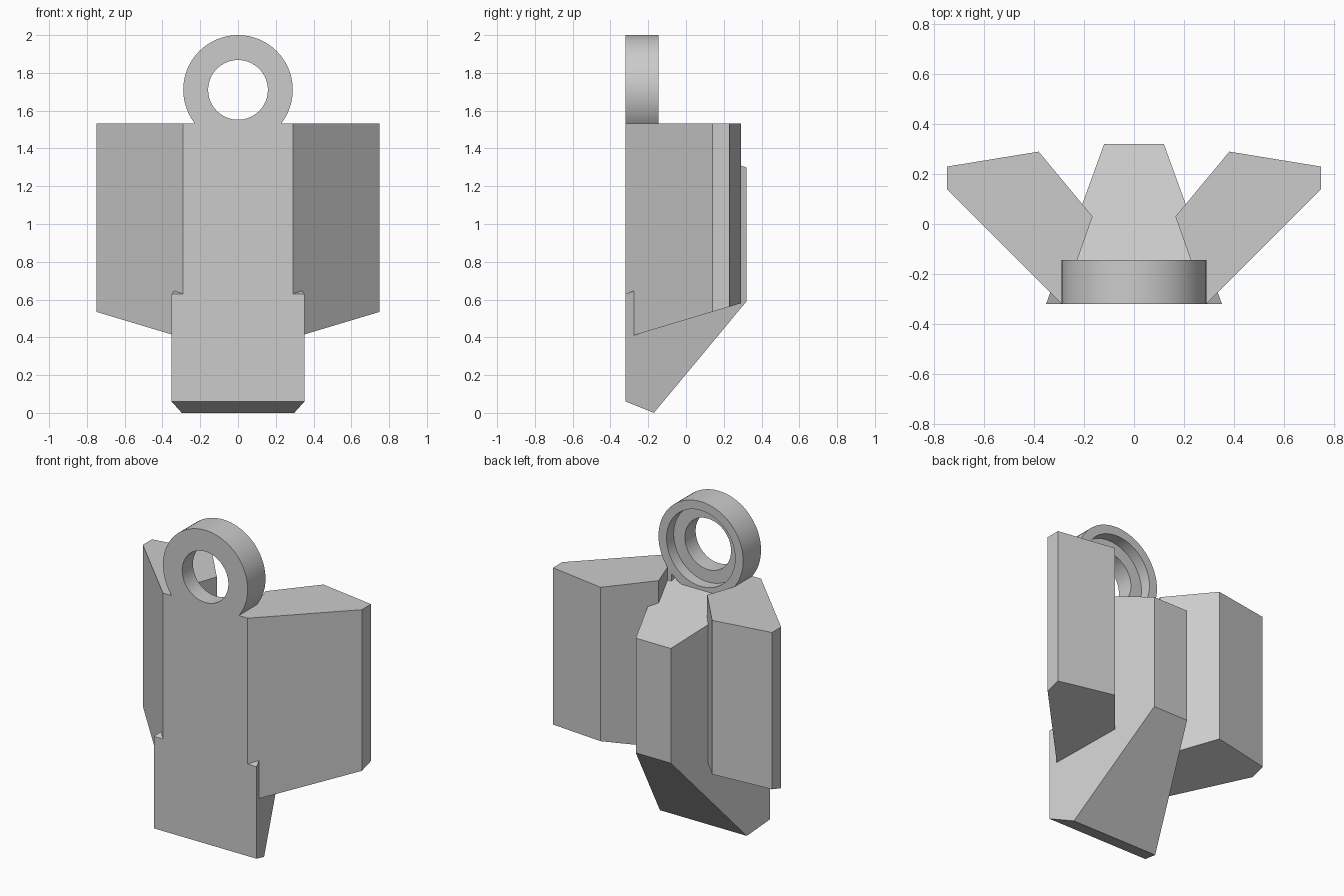
import bpy, bmesh, math
from mathutils import Vector

cube = bpy.data.objects.get("Cube")
if cube:
    bpy.data.objects.remove(cube, do_unlink=True)

grey = bpy.data.materials.new("plain_grey")
grey.use_nodes = True
colour = (0.6, 0.6, 0.6, 1)
grey.diffuse_color = colour
grey.node_tree.nodes["Principled BSDF"].inputs["Base Color"].default_value = colour

FRONT, BACK = -0.32, 0.32


def finish(bm, name):
    bmesh.ops.recalc_face_normals(bm, faces=bm.faces[:])
    mesh = bpy.data.meshes.new(name)
    bm.to_mesh(mesh)
    bm.free()
    mesh.materials.append(grey)
    obj = bpy.data.objects.new(name, mesh)
    bpy.context.collection.objects.link(obj)
    return obj


def prism(points, sweep):
    """Solid made by sweeping a flat outline along a vector."""
    bm = bmesh.new()
    face = bm.faces.new([bm.verts.new(p) for p in points])
    top = bmesh.ops.extrude_face_region(bm, geom=[face], use_keep_orig=True)
    moved = [g for g in top["geom"] if isinstance(g, bmesh.types.BMVert)]
    bmesh.ops.translate(bm, verts=moved, vec=sweep)
    bmesh.ops.recalc_face_normals(bm, faces=bm.faces[:])
    return bm


def trim(bm, point, normal):
    """Remove everything on the normal's side of a plane and cap the cut."""
    geom = bm.verts[:] + bm.edges[:] + bm.faces[:]
    bmesh.ops.bisect_plane(bm, geom=geom, dist=1e-5, plane_co=Vector(point),
                           plane_no=Vector(normal), clear_outer=True)
    open_edges = [e for e in bm.edges if e.is_boundary]
    if open_edges:
        bmesh.ops.holes_fill(bm, edges=open_edges, sides=0)


def wedge():
    """Central key: side profile swept across, with sides tapering to the back."""
    profile = [(FRONT, 0.06), (-0.17, 0), (BACK, 0.59), (BACK, 1.3), (FRONT, 1.51)]
    bm = prism([(-0.6, y, z) for y, z in profile], (1.2, 0, 0))
    for side in (-1, 1):
        trim(bm, (side * 0.352, FRONT, 0), (side, 0.3625, 0))
    return bm


# Wedge foot, full width up to the small sloping ledge
ledge = (0, FRONT, 0.63)
foot = wedge()
trim(foot, ledge, (0, -0.35, 1))
finish(foot, "wedge_foot")

# Wedge body, front corners trimmed flush with the fins
body = wedge()
trim(body, ledge, (0, 0.35, -1))
for side in (-1, 1):
    trim(body, (side * 0.29, FRONT, 0), (side, -1, 0))
finish(body, "wedge_body")

# Side fins, with a shoulder reaching in to the ring
outline = [(0.29, FRONT), (0.75, 0.14), (0.75, 0.23), (0.382, 0.29),
           (0.166, 0.03), (0.228, -0.146), (0.2, -0.146), (0.2, FRONT)]
fin = prism([(x, y, 0.2) for x, y in outline], (0, 0, 1.333))
trim(fin, (0.75, 0.14, 0.535), (0, 0.3, -1))
fins = finish(fin, "side_fins")
fins.modifiers.new("mirror", "MIRROR").use_clip = False

# Hanging ring with a counterbored hole, open wider at the back
section = [(0.158, FRONT), (0.29, FRONT), (0.29, -0.145),
           (0.235, -0.145), (0.235, -0.215), (0.158, -0.215)]
centre = Vector((0, 0, 1.71))
bm = bmesh.new()
verts = [bm.verts.new(centre + Vector((r, y, 0))) for r, y in section]
edges = [bm.edges.new((verts[i - 1], verts[i])) for i in range(len(verts))]
bmesh.ops.spin(bm, geom=verts + edges, cent=centre, axis=(0, 1, 0),
               angle=math.tau, steps=72, use_merge=True)
bmesh.ops.remove_doubles(bm, verts=bm.verts[:], dist=1e-5)
ring = finish(bm, "hanging_ring")
bpy.ops.object.select_all(action="DESELECT")
ring.select_set(True)
bpy.context.view_layer.objects.active = ring
bpy.ops.object.shade_smooth_by_angle(angle=math.radians(30))
